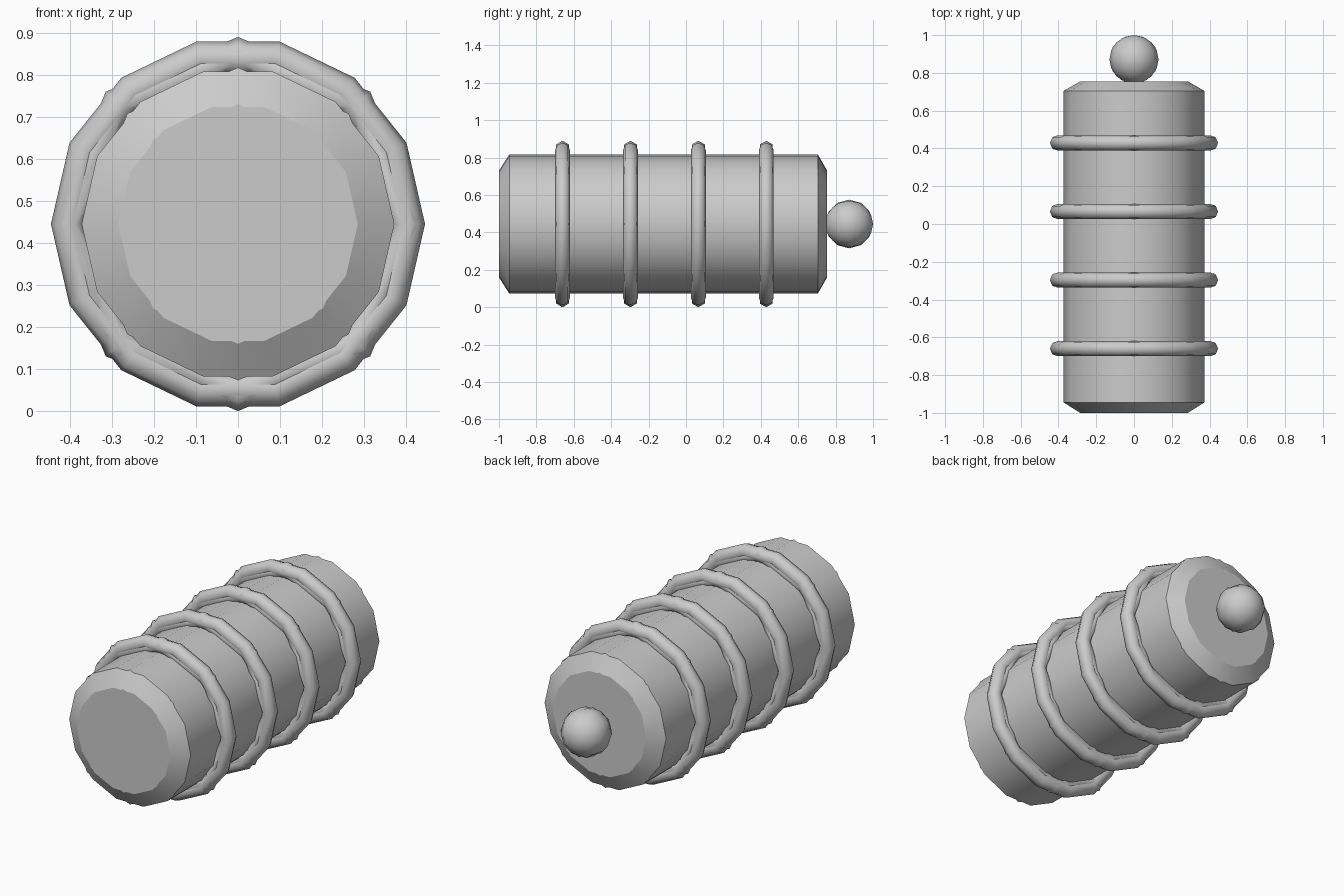
import bpy, bmesh, math

if "Cube" in bpy.data.objects:
    bpy.data.objects.remove(bpy.data.objects["Cube"])

ZC = 0.445          # height of the long axis
grey = bpy.data.materials.new("plain grey")
grey.diffuse_color = (0.6, 0.6, 0.6, 1)
grey.use_nodes = True
grey.node_tree.nodes["Principled BSDF"].inputs["Base Color"].default_value = grey.diffuse_color


def lathe(name, profile, sides, closed=False, sharp_rims=False):
    """Spin (y, radius) points around the long y axis."""
    bm = bmesh.new()
    loops = []
    for y, r in profile:
        loops.append([bm.verts.new((r * math.cos(2 * math.pi * i / sides), y,
                                    ZC + r * math.sin(2 * math.pi * i / sides)))
                      for i in range(sides)])
    count = len(profile) if closed else len(profile) - 1
    for k in range(count):
        a, b = loops[k], loops[(k + 1) % len(loops)]
        for i in range(sides):
            j = (i + 1) % sides
            bm.faces.new((a[i], a[j], b[j], b[i]))
    bmesh.ops.remove_doubles(bm, verts=bm.verts, dist=1e-5)
    bmesh.ops.recalc_face_normals(bm, faces=bm.faces)
    for f in bm.faces:
        f.smooth = True
    if sharp_rims:
        for e in bm.edges:
            if abs(e.verts[0].co.y - e.verts[1].co.y) < 1e-5:
                e.smooth = False
    me = bpy.data.meshes.new(name)
    bm.to_mesh(me)
    bm.free()
    me.materials.append(grey)
    ob = bpy.data.objects.new(name, me)
    bpy.context.collection.objects.link(ob)
    return ob


# chamfered barrel and end ball profiles
barrel = [(-1, 0), (-1, 0.285), (-0.945, 0.372), (0.705, 0.372), (0.755, 0.285), (0.755, 0)]


def ball(n):
    return [(0.872 - 0.128 * math.cos(math.pi * k / n),
             0.13 * math.sin(math.pi * k / n)) for k in range(n + 1)]


def tube(y, n):
    return [(y + 0.04 * math.sin(2 * math.pi * k / n),
             0.405 + 0.04 * math.cos(2 * math.pi * k / n)) for k in range(n)]


# each part is a fine 14-sided shell overlapped by a coarse 8-sided one
for label, sides, tube_sides, ball_rings in (("fine", 14, 8, 8), ("coarse", 8, 6, 6)):
    lathe("barrel_" + label, barrel, sides, sharp_rims=True)
    lathe("end_ball_" + label, ball(ball_rings), 10 if sides == 14 else 8)
    for i in range(4):
        lathe(f"ring_{label}_{i + 1}", tube(-0.66 + 0.363 * i, tube_sides), sides, closed=True)
